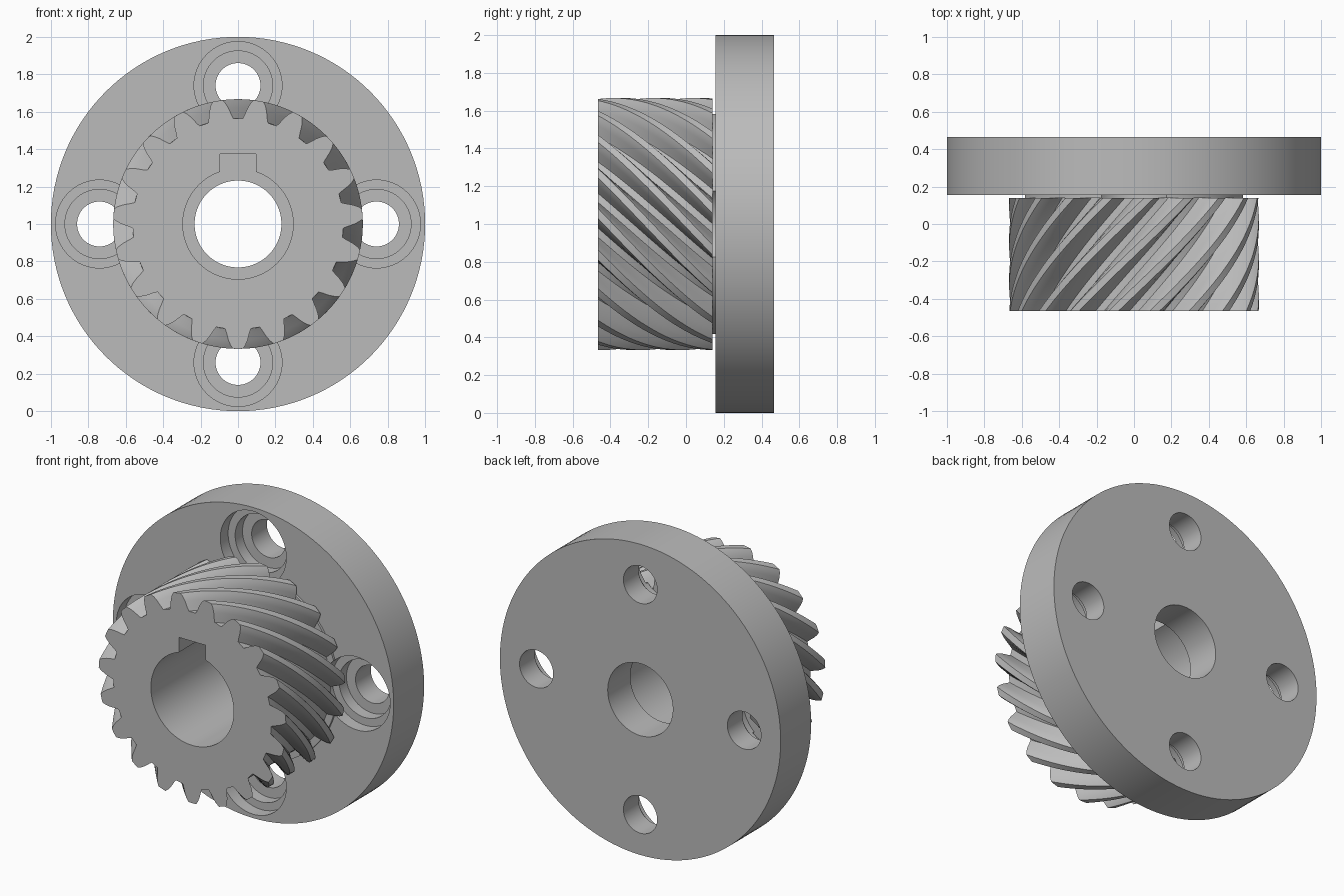
import bpy, bmesh, math

if "Cube" in bpy.data.objects:
    bpy.data.objects.remove(bpy.data.objects["Cube"], do_unlink=True)

AXIS_Z = 1.0
FRONT, GEAR_BACK = -0.465, 0.14
FLANGE_FRONT, FLANGE_BACK = 0.155, 0.465
TEETH, TWIST, LAYERS = 19, 0.95, 32

steel = bpy.data.materials.new("grey steel")
steel.use_nodes = True
steel.diffuse_color = (0.5, 0.5, 0.5, 1)
steel.node_tree.nodes["Principled BSDF"].inputs["Base Color"].default_value = (0.5, 0.5, 0.5, 1)


def loft(name, rings):
    """Solid made by joining closed rings of points and capping both ends."""
    bm = bmesh.new()
    loops = [[bm.verts.new(p) for p in ring] for ring in rings]
    n = len(loops[0])
    for a, b in zip(loops, loops[1:]):
        for i in range(n):
            j = (i + 1) % n
            bm.faces.new((a[i], a[j], b[j], b[i]))
    bm.faces.new(loops[0])
    bm.faces.new(loops[-1])
    bmesh.ops.recalc_face_normals(bm, faces=bm.faces)
    mesh = bpy.data.meshes.new(name)
    bm.to_mesh(mesh)
    bm.free()
    mesh.materials.append(steel)
    obj = bpy.data.objects.new(name, mesh)
    bpy.context.collection.objects.link(obj)
    return obj


def turned(name, profile, x=0.0, z=AXIS_Z, sides=96):
    """Turned solid along y from (radius, y) pairs."""
    turns = [math.tau * i / sides for i in range(sides)]
    return loft(name, [[(x + r * math.sin(t), y, z + r * math.cos(t)) for t in turns]
                       for r, y in profile])


def cut(obj, cutters):
    """Subtract the cutters and bake the result."""
    for c in cutters:
        c.hide_render = True
        mod = obj.modifiers.new("cut", 'BOOLEAN')
        mod.operation, mod.solver, mod.object = 'DIFFERENCE', 'EXACT', c
    bpy.context.view_layer.update()
    graph = bpy.context.evaluated_depsgraph_get()
    baked = bpy.data.meshes.new_from_object(obj.evaluated_get(graph))
    obj.modifiers.clear()
    obj.data = baked


# Helical gear: one tooth outline repeated, then twisted along y
flank = [(-0.122, 0.563), (-0.106, 0.583), (-0.083, 0.621), (-0.062, 0.648), (-0.04, 0.667)]
tooth = flank + [(0, 0.667)] + [(-a, r) for a, r in reversed(flank)]
pitch = math.tau / TEETH
outline = [(a + (k + 0.5) * pitch, r) for k in range(TEETH) for a, r in tooth]
rings = []
for i in range(LAYERS + 1):
    f = i / LAYERS
    y = FRONT + f * (GEAR_BACK - FRONT)
    rings.append([(r * math.sin(a + f * TWIST), y, AXIS_Z + r * math.cos(a + f * TWIST))
                  for a, r in outline])
gear = loft("helical_gear", rings)

# Flange disc with a thin raised neck behind the gear
flange = turned("flange", [(0.608, GEAR_BACK), (0.608, FLANGE_FRONT), (1, FLANGE_FRONT),
                           (1, FLANGE_BACK)], sides=128)

# Shaft bore with keyway, narrower through the back of the flange
RECESS = 0.235
bore = turned("bore_cutter", [(0.295, -0.6), (0.295, RECESS)])
back_bore = turned("back_bore_cutter", [(0.232, 0.1), (0.232, 0.6)])
w, low, high = 0.095, AXIS_Z + 0.1, AXIS_Z + 0.375
keyway = loft("keyway_cutter", [[(-w, y, low), (w, y, low), (w, y, high), (-w, y, high)]
                                for y in (-0.6, RECESS)])

# Four stepped bolt holes
step_one, step_two = FLANGE_FRONT + 0.08, FLANGE_FRONT + 0.155
bolt_profile = [(0.235, 0.13), (0.235, step_one), (0.185, step_one),
                (0.185, step_two), (0.12, step_two), (0.12, 0.6)]
bolts = []
for k in range(4):
    t = k * math.pi / 2
    bolts.append(turned("bolt_hole_cutter", bolt_profile, 0.74 * math.sin(t),
                        AXIS_Z + 0.74 * math.cos(t), 64))

cut(gear, [bore, keyway])
cut(flange, [bore, keyway, back_bore] + bolts)
for c in [bore, keyway, back_bore] + bolts:
    bpy.data.objects.remove(c, do_unlink=True)

# Smooth round surfaces, crisp edges
bpy.ops.object.select_all(action='DESELECT')
for obj in (gear, flange):
    obj.select_set(True)
bpy.context.view_layer.objects.active = gear
bpy.ops.object.shade_smooth_by_angle(angle=math.radians(28))
